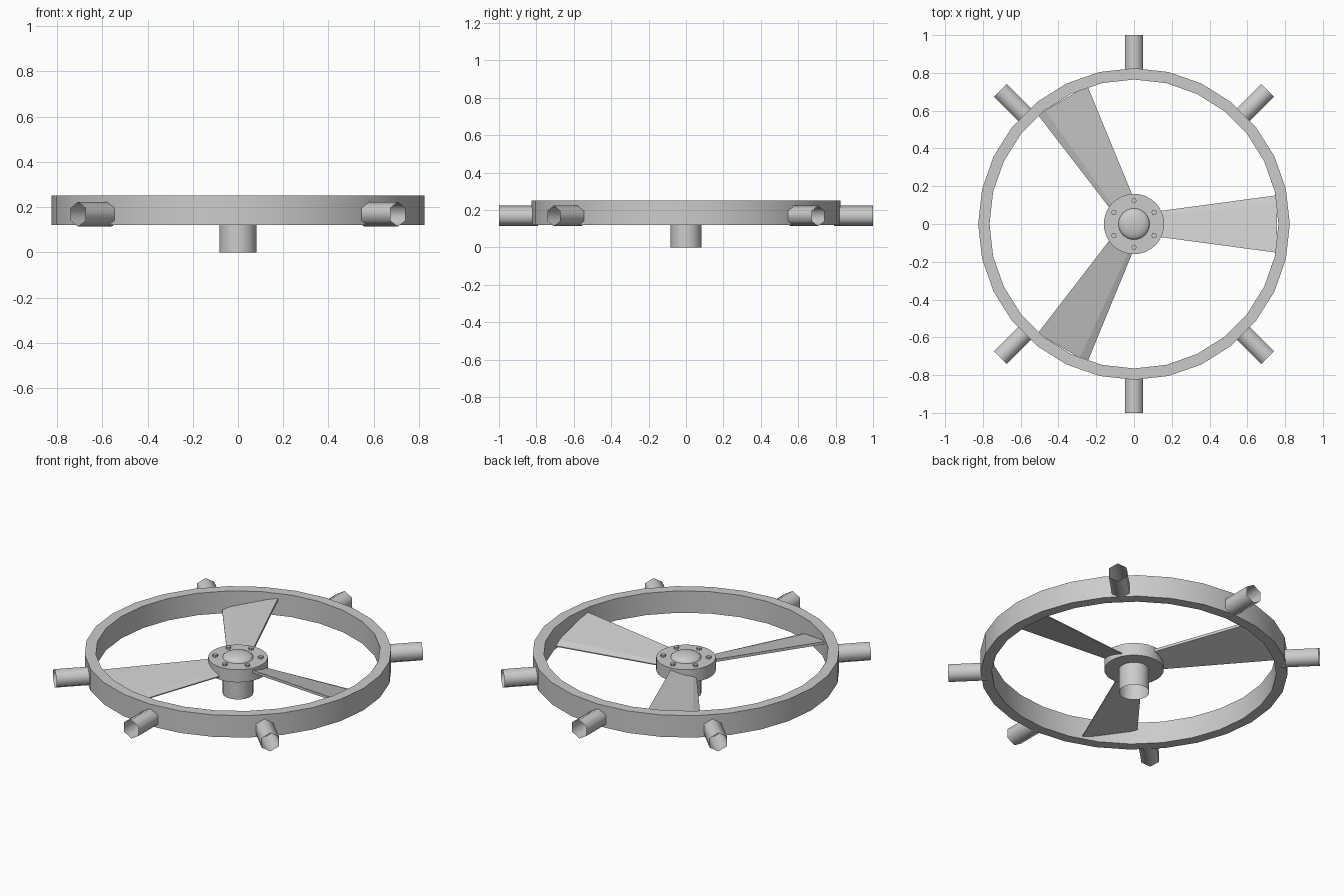
import bpy, bmesh
from math import sin, cos, pi, radians
from mathutils import Matrix

if "Cube" in bpy.data.objects:
    bpy.data.objects.remove(bpy.data.objects["Cube"])


def finish(bm, name, angle=30):
    bmesh.ops.recalc_face_normals(bm, faces=bm.faces)
    me = bpy.data.meshes.new(name)
    bm.to_mesh(me)
    bm.free()
    ob = bpy.data.objects.new(name, me)
    bpy.context.collection.objects.link(ob)
    bpy.ops.object.select_all(action='DESELECT')
    ob.select_set(True)
    bpy.context.view_layer.objects.active = ob
    bpy.ops.object.shade_smooth_by_angle(angle=radians(angle))
    return ob


def lathe(name, profile, sides, closed=False):
    """Spin (radius, z) points around the z axis."""
    bm = bmesh.new()
    rings = [[bm.verts.new((r * cos(2 * pi * k / sides), r * sin(2 * pi * k / sides), z))
              for k in range(sides)] for r, z in profile]
    pairs = list(zip(rings, rings[1:]))
    if closed:
        pairs.append((rings[-1], rings[0]))
    for a, b in pairs:
        for k in range(sides):
            n = (k + 1) % sides
            bm.faces.new((a[k], a[n], b[n], b[k]))
    bmesh.ops.remove_doubles(bm, verts=bm.verts, dist=1e-5)
    return finish(bm, name)


# Outer rim, 28 sides
lathe("rim", [(0.825, 0.12), (0.825, 0.25), (0.765, 0.25), (0.765, 0.12)], 28, closed=True)

# Hub disc, open shaft and low dome cap
lathe("hub", [(0.0, 0.138), (0.16, 0.138), (0.16, 0.213), (0.0, 0.213)], 32)
lathe("shaft", [(0.082, 0.0), (0.082, 0.15)], 32)
lathe("dome_cap", [(0.083 * cos(t * pi / 12), 0.212 + 0.03 * sin(t * pi / 12))
                   for t in range(7)], 32)

# Bolt heads on the hub
for i in range(6):
    a = radians(30 + 60 * i)
    bm = bmesh.new()
    bmesh.ops.create_cone(bm, cap_ends=True, segments=8, radius1=0.014, radius2=0.014, depth=0.02,
                          matrix=Matrix.Translation((0.123 * cos(a), 0.123 * sin(a), 0.215)))
    finish(bm, f"bolt_{i + 1}")

# Open six-sided handles around the rim
for i, deg in enumerate((45, 90, 135, 225, 270, 315)):
    bm = bmesh.new()
    bmesh.ops.create_cone(bm, cap_ends=False, segments=6, radius1=0.055, radius2=0.055, depth=0.21,
                          matrix=Matrix.Rotation(radians(deg), 4, 'Z')
                          @ Matrix.Translation((0.895, 0, 0.168))
                          @ Matrix.Rotation(pi / 2, 4, 'Y')
                          @ Matrix.Rotation(pi / 2, 4, 'Z'))
    finish(bm, f"handle_{i + 1}", 80)

# Pitched, tapering blades: section is (across, height, thickness offset)
section = [(-1, 0.038, 0.008), (0.7, -0.027, 0.008), (1, -0.038, 0.0),
           (1, -0.038, -0.006), (-1, 0.038, -0.008)]
for i in range(3):
    bm = bmesh.new()
    root, tip = [[bm.verts.new((x, s * w, 0.176 + h * w / 0.152 + t)) for s, h, t in section]
                 for x, w in ((0.1, 0.064), (0.757, 0.152))]
    for k in range(5):
        n = (k + 1) % 5
        bm.faces.new((root[k], root[n], tip[n], tip[k]))
    bm.faces.new(root)
    bm.faces.new(tip)
    bmesh.ops.rotate(bm, verts=bm.verts, matrix=Matrix.Rotation(radians(120 * i), 3, 'Z'))
    finish(bm, f"blade_{i + 1}", 5)
